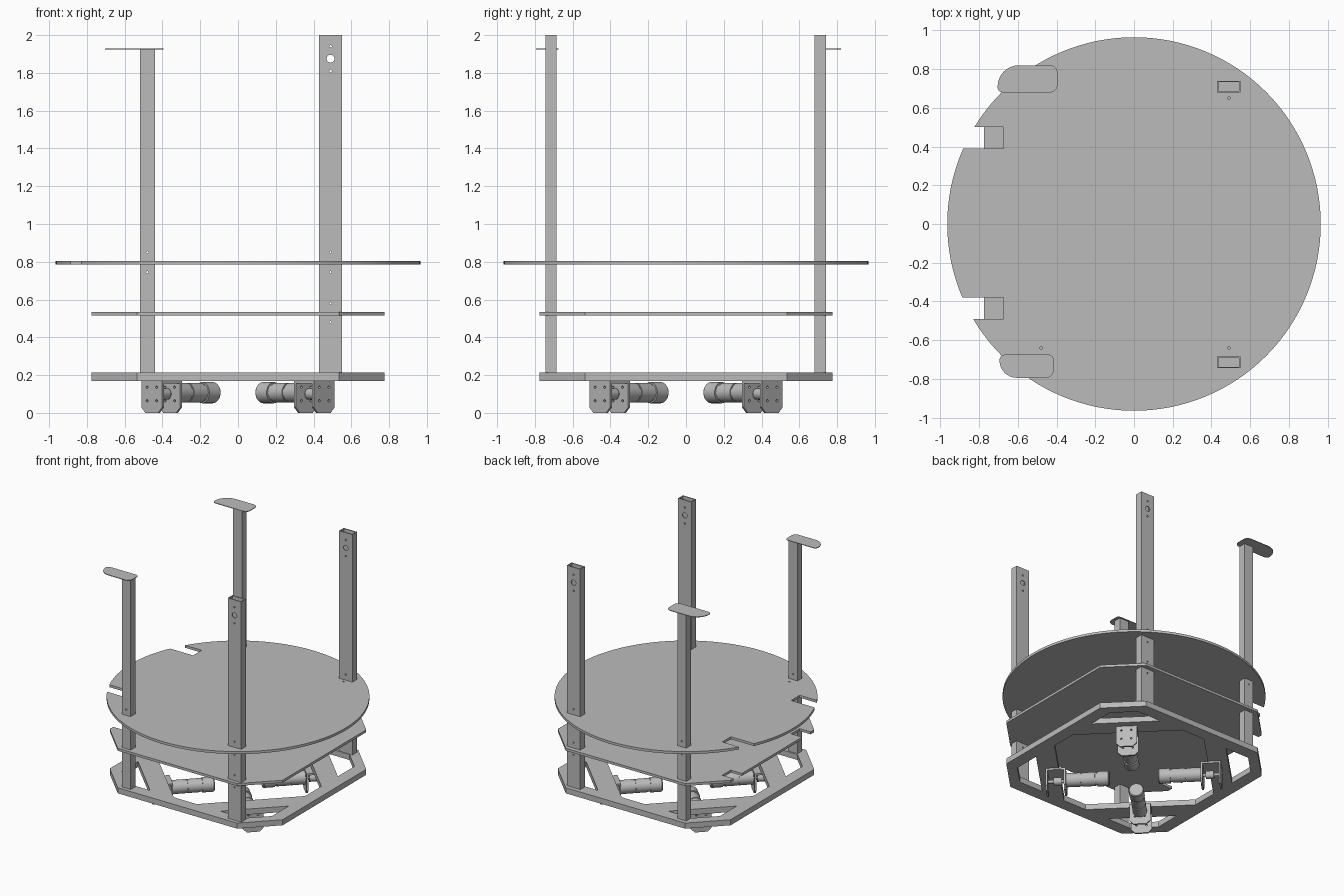
import bpy, bmesh, math
from mathutils import Matrix

cube = bpy.data.objects.get("Cube")
if cube:
    bpy.data.objects.remove(cube, do_unlink=True)

grey = bpy.data.materials.new("plain grey")
grey.use_nodes = True
colour = (0.5, 0.5, 0.5, 1)
grey.diffuse_color = colour
grey.node_tree.nodes["Principled BSDF"].inputs["Base Color"].default_value = colour

# Matrix that stands a flat outline up: outline x -> y, outline y -> z, depth -> x
STAND = Matrix(((0, 0, 1, 0), (1, 0, 0, 0), (0, 1, 0, 0), (0, 0, 0, 1)))


def finish(name, bm):
    bmesh.ops.recalc_face_normals(bm, faces=bm.faces)
    mesh = bpy.data.meshes.new(name)
    bm.to_mesh(mesh)
    bm.free()
    mesh.materials.append(grey)
    ob = bpy.data.objects.new(name, mesh)
    bpy.context.scene.collection.objects.link(ob)
    return ob


def prism(name, pts, z0, z1, matrix=None):
    bm = bmesh.new()
    face = bm.faces.new([bm.verts.new((x, y, z0)) for x, y in pts])
    new = bmesh.ops.extrude_face_region(bm, geom=[face])["geom"]
    verts = [v for v in new if isinstance(v, bmesh.types.BMVert)]
    bmesh.ops.translate(bm, verts=verts, vec=(0, 0, z1 - z0))
    if matrix:
        bm.transform(matrix)
    return finish(name, bm)


def rect(x0, x1, y0, y1):
    return [(x0, y0), (x1, y0), (x1, y1), (x0, y1)]


def circle(x, y, r, n=16):
    return [(x + r * math.cos(math.tau * i / n), y + r * math.sin(math.tau * i / n))
            for i in range(n)]


def cut(ob, cutters):
    for c in cutters:
        c.hide_render = True
        mod = ob.modifiers.new("cut", "BOOLEAN")
        mod.operation = "DIFFERENCE"
        mod.solver = "EXACT"
        mod.object = c
    bpy.context.view_layer.update()
    mesh = bpy.data.meshes.new_from_object(
        ob.evaluated_get(bpy.context.evaluated_depsgraph_get()))
    ob.modifiers.clear()
    ob.data = mesh
    for c in cutters:
        bpy.data.objects.remove(c, do_unlink=True)


def lathe(name, profile, z):
    # Turned part along x
    bm = bmesh.new()
    verts = [bm.verts.new((s, 0, r)) for s, r in profile]
    edges = [bm.edges.new(p) for p in zip(verts, verts[1:])]
    bmesh.ops.spin(bm, geom=verts + edges, cent=(0, 0, 0), axis=(1, 0, 0),
                   angle=math.tau, steps=32, use_duplicate=False)
    bmesh.ops.remove_doubles(bm, verts=bm.verts, dist=0.0002)
    bm.transform(Matrix.Translation((0, 0, z)))
    return finish(name, bm)


def smooth(ob):
    bpy.ops.object.select_all(action="DESELECT")
    ob.select_set(True)
    bpy.context.view_layer.objects.active = ob
    bpy.ops.object.shade_smooth_by_angle(angle=math.radians(30))


A, B = 0.775, 0.535
octagon = [(A, -B), (A, B), (B, A), (-B, A), (-A, B), (-A, -B), (-B, -A), (B, -A)]


def notches(x_in):
    return [prism("notch", rect(-1.1, x_in, *ys), 0.4, 0.9)
            for ys in ((0.39, 0.5), (-0.49, -0.38))]


# Round top plate with two edge notches and screw holes
top = prism("top_plate", circle(0, 0, 0.965, 128), 0.785, 0.805)
cut(top, notches(-0.675) + [prism("hole", circle(x, y, 0.007), 0.7, 0.9)
                            for x, y in ((0.49, 0.65), (0.49, -0.64), (-0.48, -0.64))])
smooth(top)

# Eight-sided middle plate
middle = prism("middle_plate", octagon, 0.515, 0.535)
cut(middle, notches(-0.675))

# Base frame: corner windows and a wide central opening leave diagonal struts
base = prism("base_frame", octagon, 0.17, 0.215)
IN, STRUT_IN, STRUT_OUT, RIM = 0.675, 0.55, 0.70, 0.85


def on_side(s):
    # Offset along the inner side where the diagonal at distance s meets it
    return s * math.sqrt(2) - IN


windows = []
for sx in (1, -1):
    for sy in (1, -1):
        a, b = on_side(STRUT_OUT), on_side(RIM)
        outline = [(IN, a), (IN, b), (b, IN), (a, IN)]
        windows.append(prism("window", [(x * sx, y * sy) for x, y in outline], 0.1, 0.3))
c = on_side(STRUT_IN)
windows.append(prism("opening", [(IN, -c), (IN, c), (c, IN), (-c, IN), (-IN, c),
                                 (-IN, -c), (-c, -IN), (c, -IN)], 0.1, 0.3))
cut(base, windows)

# Hollow posts with screw holes through front and back
WALL = 0.007
for side, x0, x1, height in (("left", 0.43, 0.55, 2.0), ("right", -0.52, -0.44, 1.925)):
    for end, y0, y1 in (("front", -0.745, -0.685), ("back", 0.68, 0.74)):
        post = prism(f"{end}_{side}_post", rect(x0, x1, y0, y1), 0.215, height)
        xc = (x0 + x1) / 2
        holes = [(0.85, 0.006), (0.745, 0.006)]
        if side == "left":
            holes += [(0.58, 0.006), (0.48, 0.006), (1.81, 0.007), (1.94, 0.007), (1.875, 0.021)]
        cutters = [prism("bore", rect(x0 + WALL, x1 - WALL, y0 + WALL, y1 - WALL), 0.1, 2.1)]
        upright = Matrix.Rotation(math.pi / 2, 4, "X")
        for z, r in holes:
            cutters.append(prism("hole", circle(xc, z, r), -y0 + 0.05, -y1 - 0.05, upright))
        cut(post, cutters)


# Thin rounded caps on the right posts, with one broad corner each
def rounded(x0, x1, y0, y1, radii):
    corners = ((x1, y1, -1, -1), (x0, y1, 1, -1), (x0, y0, 1, 1), (x1, y0, -1, 1))
    pts = []
    for k, ((x, y, dx, dy), r) in enumerate(zip(corners, radii)):
        for i in range(9):
            t = math.pi / 2 * (k + i / 8)
            pts.append((x + dx * r + r * math.cos(t), y + dy * r + r * math.sin(t)))
    return pts


prism("back_cap", rounded(-0.705, -0.395, 0.68, 0.82, (0.04, 0.11, 0.028, 0.04)), 1.924, 1.929)
prism("front_cap", rounded(-0.695, -0.415, -0.795, -0.675, (0.028, 0.028, 0.09, 0.04)), 1.924, 1.929)

# Motor and bracket, built along x and repeated on the four diagonals
AXIS = 0.1
W = 0.078
plate = [(-W, 0.17), (-W, 0.03), (-W + 0.03, 0), (W - 0.03, 0), (W, 0.03), (W, 0.17)]
parts = []
for name, s in (("outer_bracket_plate", 0.632), ("inner_bracket_plate", 0.497)):
    ob = prism(name, plate, s, s + 0.014, STAND)
    spots = [(0, AXIS, 0.016)] + [(i * 0.036, AXIS + j * 0.036, 0.007)
                                  for i in (-1, 1) for j in (-1, 1)]
    cut(ob, [prism("hole", circle(y, z, r), 0.4, 0.7, STAND) for y, z, r in spots])
    parts.append(ob)
parts.append(prism("bracket_top", rect(0.497, 0.646, -W, W), 0.156, 0.17))
motor = lathe("motor", [(0.18, 0), (0.18, 0.05), (0.188, 0.056), (0.27, 0.056), (0.27, 0.048),
                        (0.285, 0.048), (0.285, 0.052), (0.38, 0.052), (0.38, 0.047),
                        (0.39, 0.047), (0.39, 0.052), (0.497, 0.052), (0.497, 0)], AXIS + 0.007)
shaft = lathe("motor_shaft", [(0.49, 0), (0.49, 0.012), (0.53, 0.012), (0.53, 0.03), (0.59, 0.03),
                              (0.59, 0.012), (0.64, 0.012), (0.64, 0)], AXIS)
for ob in (motor, shaft):
    smooth(ob)
    parts.append(ob)

for k in range(4):
    for ob in parts:
        item = ob
        if k:
            item = ob.copy()
            bpy.context.scene.collection.objects.link(item)
        item.rotation_euler.z = math.radians(45 + 90 * k)
